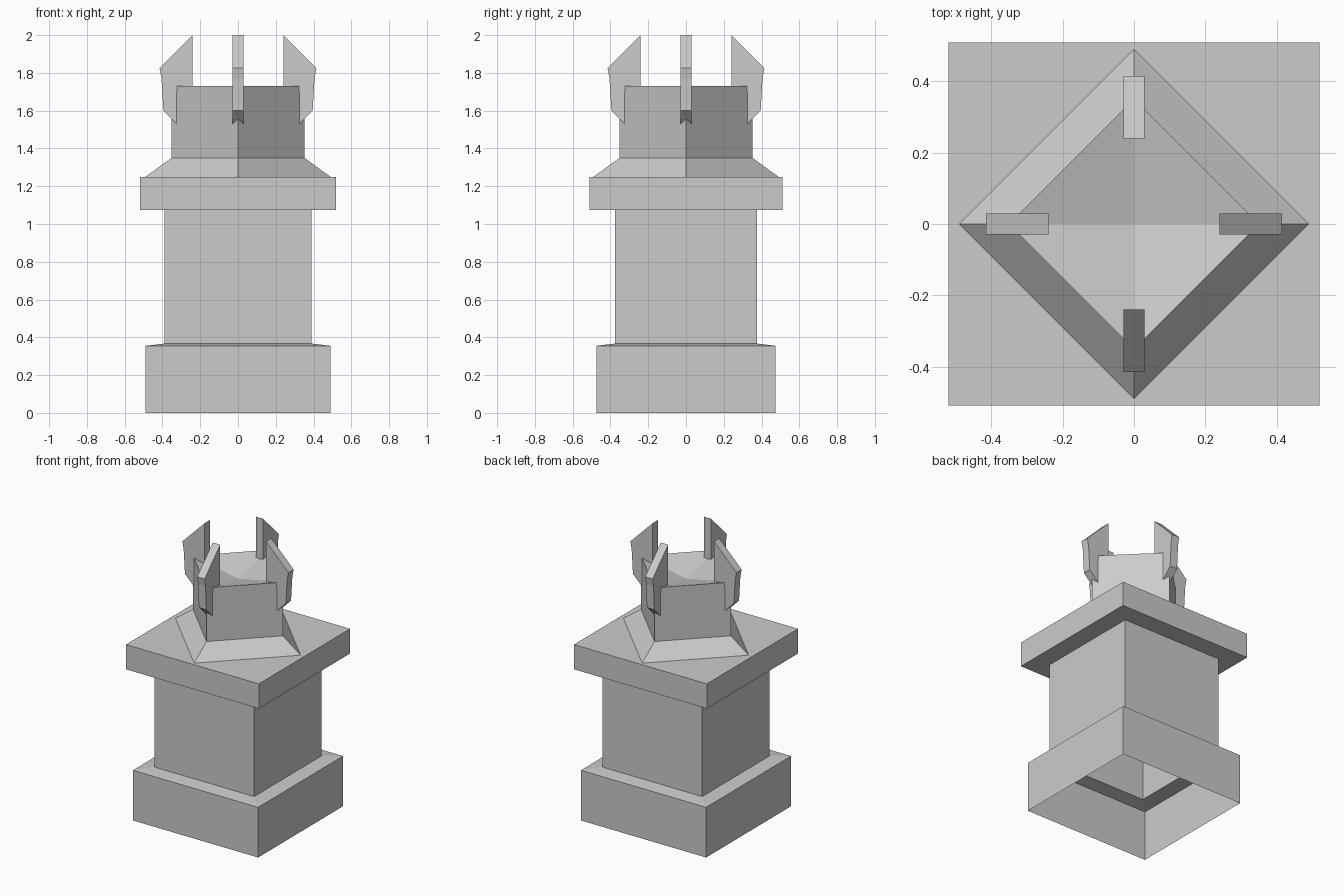
import bpy, bmesh, math

cube = bpy.data.objects.get("Cube")
if cube:
    bpy.data.objects.remove(cube, do_unlink=True)

stone = bpy.data.materials.new("grey stone")
stone.use_nodes = True
GREY = (0.6, 0.6, 0.6, 1)
stone.diffuse_color = GREY
stone.node_tree.nodes["Principled BSDF"].inputs["Base Color"].default_value = GREY


def finish(name, bm):
    mesh = bpy.data.meshes.new(name)
    bm.to_mesh(mesh)
    bm.free()
    mesh.materials.append(stone)
    obj = bpy.data.objects.new(name, mesh)
    bpy.context.collection.objects.link(obj)
    return obj


def loft(name, corners, sections, tip=None):
    """Stack four-sided rings (half x, half y, z); close the top, leave the bottom open."""
    bm = bmesh.new()
    rings = [[bm.verts.new((cx * hx, cy * hy, z)) for cx, cy in corners]
             for hx, hy, z in sections]
    for low, high in zip(rings, rings[1:]):
        for i in range(4):
            j = (i + 1) % 4
            bm.faces.new((low[i], low[j], high[j], high[i]))
    if tip is None:
        bm.faces.new(rings[-1])
    else:
        centre = bm.verts.new((0, 0, tip))
        for i in range(4):
            bm.faces.new((rings[-1][i], rings[-1][(i + 1) % 4], centre))
    return finish(name, bm)


SQUARE = [(-1, -1), (1, -1), (1, 1), (-1, 1)]
DIAMOND = [(0, -1), (1, 0), (0, 1), (-1, 0)]

# Hollow pedestal: base, shaft and projecting cap
loft("pedestal", SQUARE, [
    (0.49, 0.475, 0), (0.49, 0.475, 0.355),
    (0.39, 0.377, 0.367), (0.39, 0.377, 1.075),
    (0.52, 0.51, 1.075), (0.52, 0.51, 1.25)])

# Turned square chimney pot with flared collar and dished top
loft("chimney_pot", DIAMOND, [
    (0.49, 0.49, 1.25), (0.352, 0.352, 1.35), (0.352, 0.352, 1.73)], tip=1.66)

# Four pointed prongs on the corners of the pot
PRONG = [(0.24, 2.0), (0.415, 1.825), (0.405, 1.77), (0.395, 1.6),
         (0.325, 1.53), (0.325, 1.7), (0.24, 1.7)]
for k, side in enumerate(("left", "back", "right", "front")):
    bm = bmesh.new()
    face = bm.faces.new([bm.verts.new((r, -0.029, z)) for r, z in PRONG])
    out = bmesh.ops.extrude_face_region(bm, geom=[face])
    moved = [v for v in out["geom"] if isinstance(v, bmesh.types.BMVert)]
    bmesh.ops.translate(bm, verts=moved, vec=(0, 0.058, 0))
    bmesh.ops.recalc_face_normals(bm, faces=bm.faces)
    prong = finish("prong_" + side, bm)
    prong.rotation_euler.z = k * math.pi / 2
